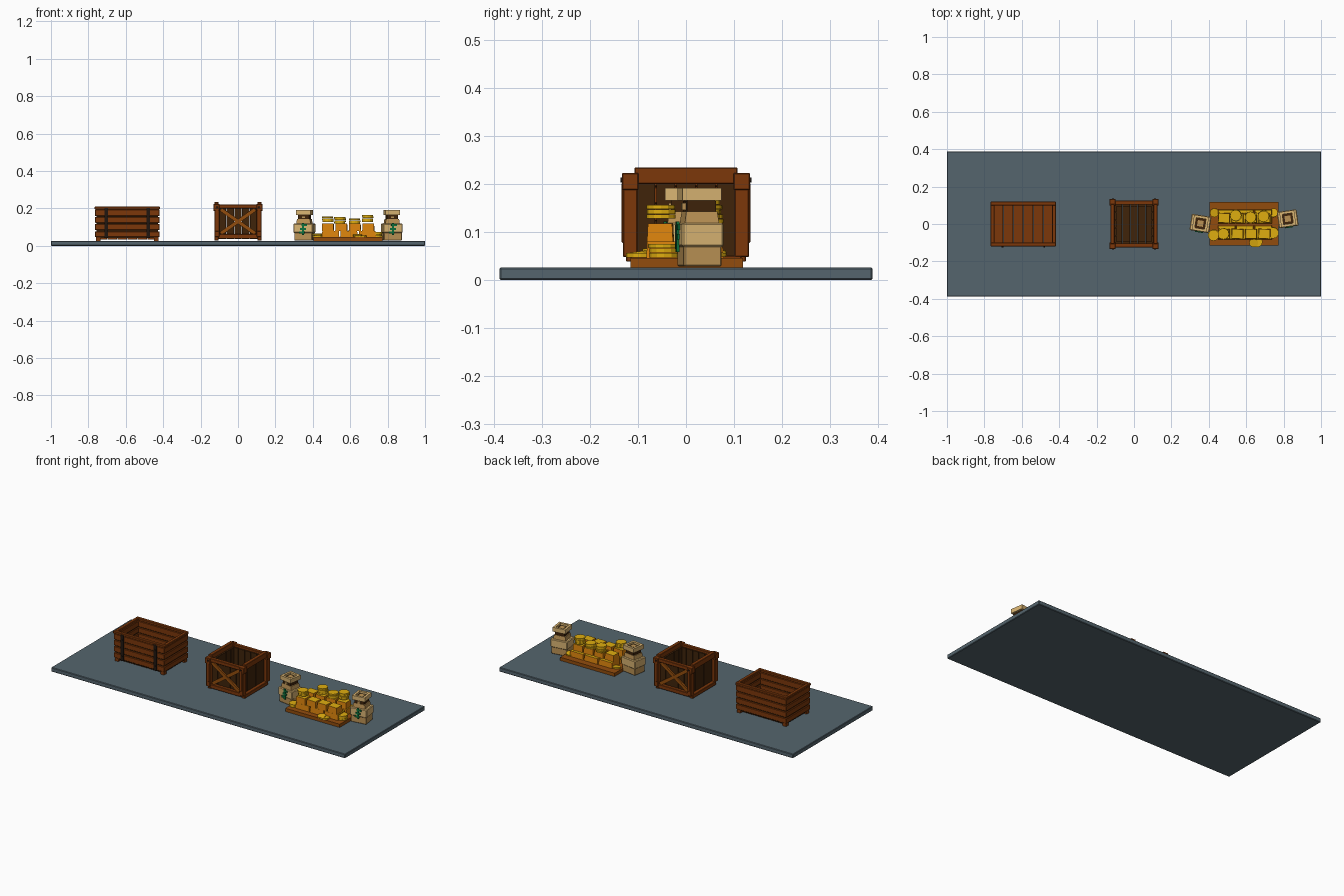
import bpy, bmesh, math, random
from mathutils import Matrix, Vector

random.seed(4)
cube = bpy.data.objects.get("Cube")
if cube:
    bpy.data.objects.remove(cube, do_unlink=True)


def material(name, r, g, b):
    m = bpy.data.materials.new(name)
    m.use_nodes = True
    m.diffuse_color = (r, g, b, 1)
    m.node_tree.nodes["Principled BSDF"].inputs["Base Color"].default_value = (r, g, b, 1)
    return m


SLATE = material("slate", .09, .13, .155)
WOOD = material("brown wood", .2, .038, .003)
LIGHT = material("light wood", .29, .073, .004)
DARK = material("dark wood", .05, .017, .003)
IRON = material("dark iron", .014, .008, .005)
GOLD = material("gold", .74, .42, .005)
AMBER = material("amber gold", .72, .23, .004)
CLOTH = material("sack cloth", .7, .46, .17)
SHADE = material("worn cloth", .5, .29, .09)
GREEN = material("green patch", .004, .16, .045)


class Part:
    """Collects simple solids and turns them into one named object."""

    def __init__(self, name, *mats, place=Matrix()):
        self.name, self.mats, self.place = name, mats, place
        self.bm = bmesh.new()

    def box(self, x, y, z, sx, sy, sz, rot=Matrix(), taper=1):
        r = bmesh.ops.create_cube(self.bm, size=1)
        for v in r["verts"]:
            t = taper if v.co.z > 0 else 1
            v.co = Vector((v.co.x * sx * t, v.co.y * sy * t, v.co.z * sz))
            v.co = rot @ v.co + Vector((x, y, z))
        return self

    def disc(self, x, y, z, radius, height, rot=Matrix()):
        m = Matrix.Translation((x, y, z)) @ rot
        bmesh.ops.create_cone(self.bm, cap_ends=True, segments=12, radius1=radius,
                              radius2=radius, depth=height, matrix=m)
        return self

    def done(self, bevel=0, top_mat=False):
        if top_mat:
            self.bm.normal_update()
            for f in self.bm.faces:
                f.material_index = int(f.normal.z > .9)
        me = bpy.data.meshes.new(self.name)
        self.bm.to_mesh(me)
        self.bm.free()
        for m in self.mats:
            me.materials.append(m)
        ob = bpy.data.objects.new(self.name, me)
        ob.matrix_world = self.place
        bpy.context.collection.objects.link(ob)
        if bevel:
            mod = ob.modifiers.new("edge", "BEVEL")
            mod.width, mod.segments = bevel, 1


def turn(deg, axis="Z"):
    return Matrix.Rotation(math.radians(deg), 4, axis)


# Ground slab
Part("base_slab", SLATE).box(0, 0, .013, 2, .776, .026).done(bevel=.003)

# Long open crate: slats on a thin dark core, so both sides show boards
long_at = Matrix.Translation((-.592, 0, 0))
core = Part("long_crate_core", DARK, place=long_at)
slats = Part("long_crate_slats", WOOD, place=long_at)
rim = Part("long_crate_rim", WOOD, place=long_at)
feet = Part("long_crate_feet", WOOD, place=long_at)
for s in (-1, 1):
    core.box(0, s * .107, .118, .325, .006, .155).box(s * .162, 0, .118, .006, .21, .155)
    for z, h in ((.062, .03), (.1, .032), (.138, .031), (.176, .034)):
        slats.box(0, s * .107, z, .345, .018, h).box(s * .163, 0, z, .018, .2, h)
    rim.box(0, s * .109, .202, .35, .02, .014).box(s * .165, 0, .202, .02, .2, .014)
    for t in (-1, 1):
        feet.box(s * .155, t * .1, .036, .024, .024, .022)
core.done()
slats.done(bevel=.002)
rim.done(bevel=.002)
feet.done()
floor = Part("long_crate_floor", WOOD, place=long_at)
for i in range(6):
    floor.box(-.1325 + i * .053, 0, .042, .05, .206, .016)
floor.done()
straps = Part("long_crate_straps", IRON, place=long_at)
for x in (-.112, .112):
    straps.box(x, -.118, .122, .019, .006, .16)
    for z in (.07, .17):
        straps.disc(x, -.122, z, .005, .006, turn(90, "X"))
straps.done()

# Square braced crate
planks = Part("square_crate_planks", DARK)
frame = Part("square_crate_frame", WOOD)
braces = Part("square_crate_braces", LIGHT)
studs = Part("square_crate_studs", IRON)
for s in (-1, 1):
    for i in range(5):
        p = -.084 + i * .042
        planks.box(p, s * .1, .125, .039, .012, .165).box(s * .1, p, .125, .012, .039, .165)
    # Side rails stand higher than the front and back rails
    frame.box(s * .115, 0, .217, .022, .215, .034).box(s * .115, 0, .04, .022, .23, .022)
    frame.box(0, s * .114, .21, .21, .022, .022).box(0, s * .114, .05, .21, .022, .024)
    for t in (-1, 1):
        frame.box(s * .113, t * .116, .135, .026, .03, .175)
        frame.box(s * .115, t * .116, .205, .033, .035, .036)
        frame.box(s * .112, t * .131, .14, .018, .006, .125)
        studs.disc(s * .112, t * .134, .208, .005, .005, turn(90, "X"))
        braces.box(0, s * (.114 + t * .003), .13, .225, .01, .02, turn(t * 35, "Y"))
for i in range(5):
    planks.box(-.084 + i * .042, 0, .042, .039, .2, .012)
planks.done()
frame.done(bevel=.002)
braces.done()
studs.done()

# Treasure tray
tray = Part("treasure_tray", LIGHT)
for i in range(4):
    tray.box(.588, -.0865 + i * .0585, .036, .37, .0585, .02)
tray.done()

# Gold bars: long ones below, short ones on top
bars = Part("gold_bars", AMBER, GOLD)
for y in (-.045, .04):
    for i in range(3):
        bars.box(.495 + i * .098, y, .063, .093, .075, .034, taper=.95)
    for i in range(4):
        bars.box(.481 + i * .072, y - .008, .099, .064, .054, .038,
                 turn(random.uniform(-3, 3)), .93)
bars.done(top_mat=True)

# Coin stacks and loose coins
coins = Part("coin_stacks", GOLD)
for x, y, z, n in ((.48, -.05, .128, 3), (.545, .045, .118, 4), (.622, .035, .118, 3),
                   (.692, .042, .128, 4), (.655, -.095, .047, 1), (.425, -.06, .047, 2),
                   (.742, -.045, .047, 3)):
    for i in range(n):
        coins.disc(x + random.uniform(-.003, .003), y + random.uniform(-.003, .003),
                   z + .0045 + i * .0095, .03, .0085)
for x, y, lean in ((.43, .06, 8), (.745, .06, -8), (.64, -.1, 8)):
    coins.disc(x, y, .055, .024, .008, turn(lean, "X"))
coins.done()


# Blocky money sacks
def sack(side, x, y, angle):
    at = Matrix.Translation((x, y, 0)) @ turn(angle)
    Part(side + "_sack_bottom", SHADE, place=at).box(0, 0, .05, .098, .08, .044).done(bevel=.003)
    Part(side + "_sack_body", CLOTH, place=at).box(0, 0, .094, .106, .088, .05).done(bevel=.004)
    Part(side + "_sack_shoulder", SHADE, place=at).box(
        0, 0, .13, .078, .072, .026, taper=.9).done()
    Part(side + "_sack_tie", DARK, place=at).box(0, 0, .153, .06, .06, .022).done()
    Part(side + "_sack_knot", SHADE, place=at).box(0, -.032, .153, .018, .012, .014).done()
    mouth = Part(side + "_sack_mouth", CLOTH, place=at)
    for s in (-1, 1):
        mouth.box(0, s * .034, .178, .08, .014, .026).box(s * .033, 0, .178, .014, .056, .026)
    mouth.done()
    Part(side + "_sack_opening", DARK, place=at).box(0, 0, .171, .055, .058, .016).done()
    Part(side + "_sack_lining", SHADE, place=at).box(0, 0, .181, .032, .032, .008).done()
    # Stitched green patch
    patch = Part(side + "_sack_patch", GREEN, place=at)
    patch.box(0, -.046, .09, .012, .006, .064)
    for s, z in ((.006, .11), (0, .09), (-.006, .07)):
        patch.box(s, -.046, z, .03, .005, .011)
    patch.done()


sack("right", .355, .003, -9)
sack("left", .822, .028, 8)
